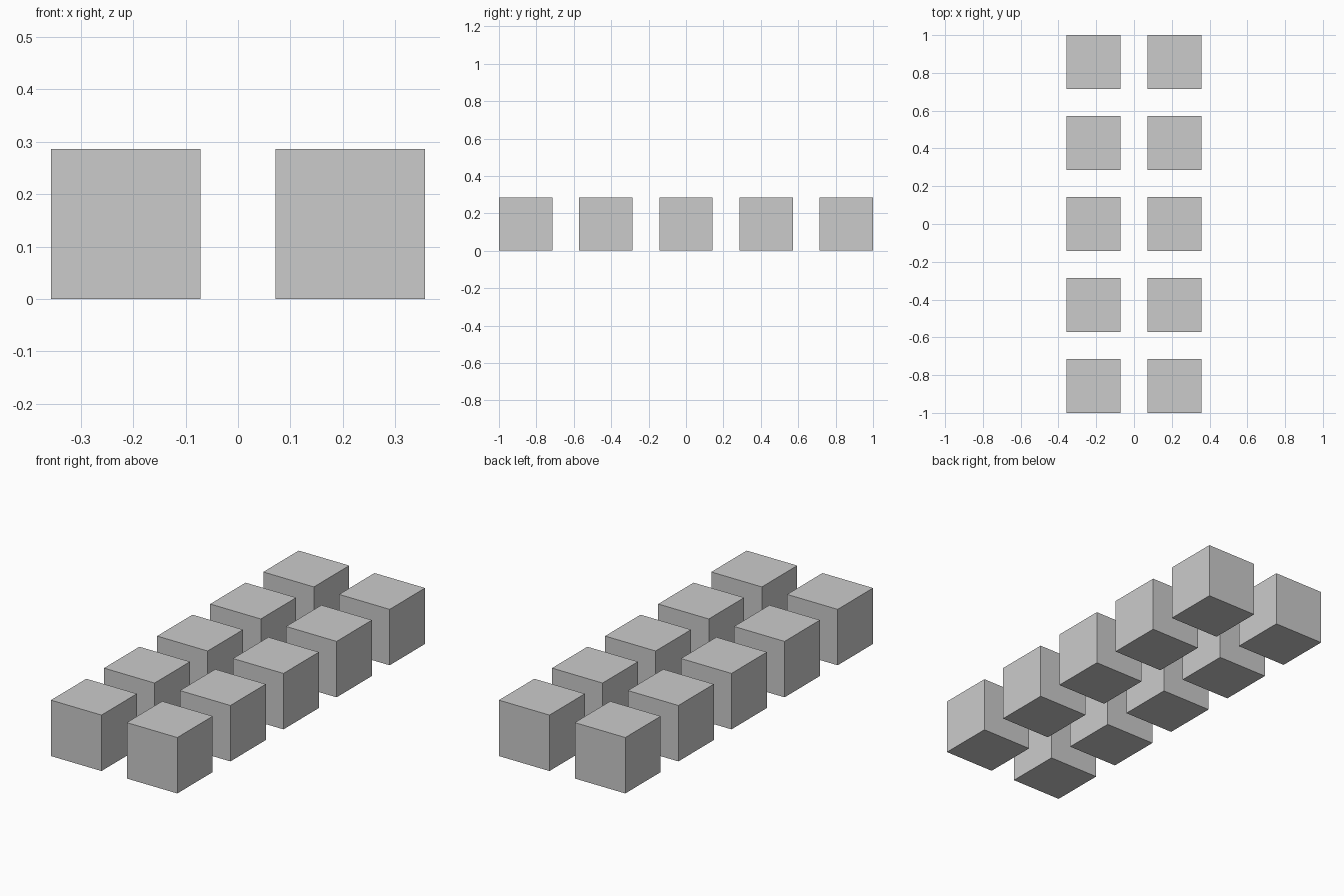
import bpy

if "Cube" in bpy.data.objects:
    bpy.data.objects.remove(bpy.data.objects["Cube"])

SIZE = 2 / 7          # cube edge
PITCH = 1.5 * SIZE    # centre-to-centre spacing
COLUMNS, ROWS = 2, 5

# Grid of identical cubes sharing one mesh
bpy.ops.mesh.primitive_cube_add(size=SIZE)
first = bpy.context.object
mesh = first.data
mesh.name = "cube"
bpy.data.objects.remove(first)

for row in range(ROWS):
    for col in range(COLUMNS):
        cube = bpy.data.objects.new(f"cube_row{row + 1}_column{col + 1}", mesh)
        cube.location = ((col - (COLUMNS - 1) / 2) * PITCH,
                         (row - (ROWS - 1) / 2) * PITCH,
                         SIZE / 2)
        bpy.context.collection.objects.link(cube)
